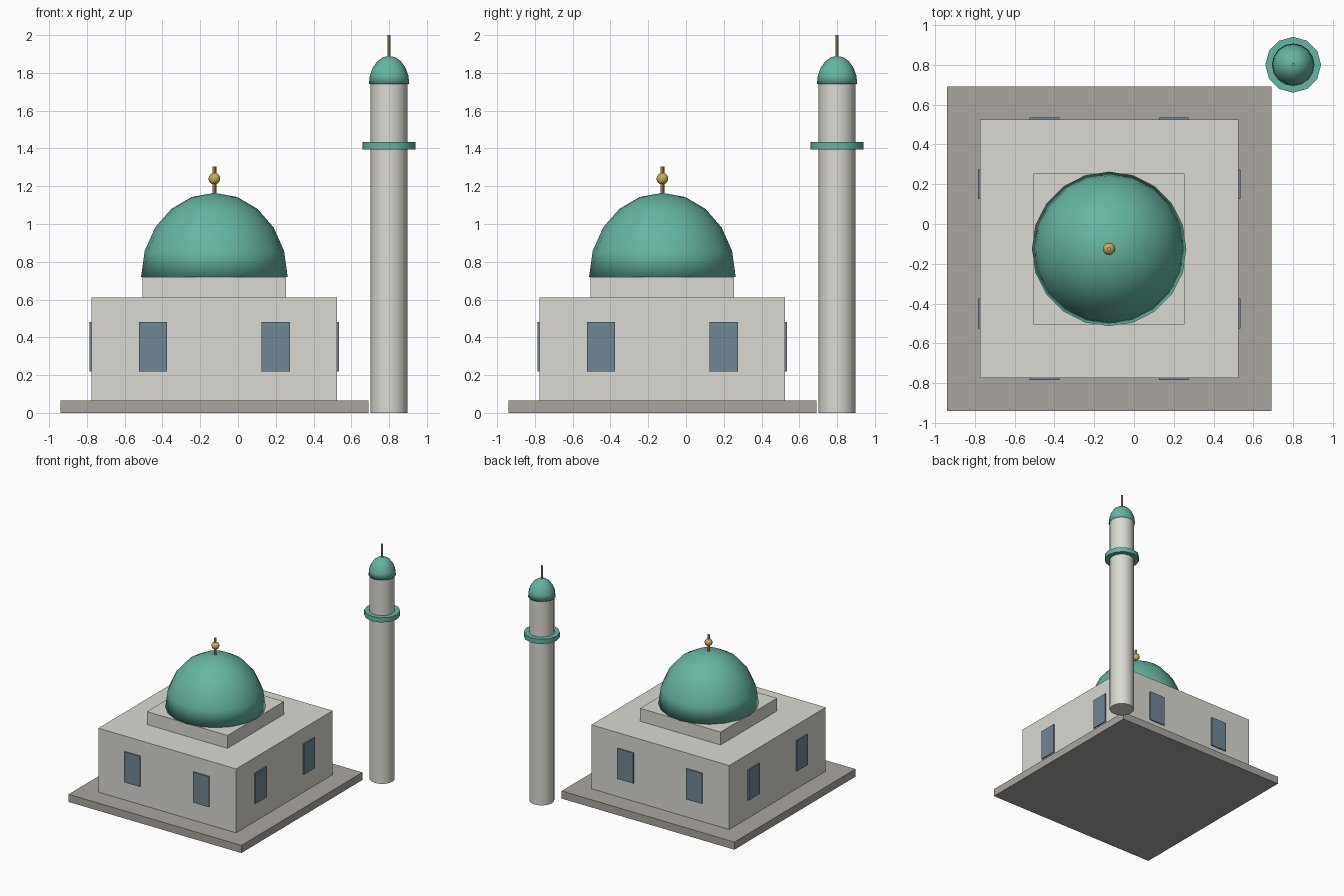
import bpy, bmesh, math
from mathutils import Matrix

if "Cube" in bpy.data.objects:
    bpy.data.objects.remove(bpy.data.objects["Cube"])

C = -0.125   # hall centre in x and y
M = 0.80     # tower centre in x and y


def material(name, rgb):
    m = bpy.data.materials.new(name)
    m.diffuse_color = (*rgb, 1)
    m.use_nodes = True
    m.node_tree.nodes["Principled BSDF"].inputs["Base Color"].default_value = m.diffuse_color
    return m


WALL = material("wall", (0.70, 0.69, 0.64))
STONE = material("stone", (0.40, 0.38, 0.35))
GREEN = material("green", (0.13, 0.46, 0.36))
GLASS = material("glass", (0.16, 0.24, 0.30))
GOLD = material("gold", (0.58, 0.42, 0.12))


def finish(name, bm, mat, smooth=None):
    bmesh.ops.recalc_face_normals(bm, faces=bm.faces)
    me = bpy.data.meshes.new(name)
    bm.to_mesh(me)
    bm.free()
    me.materials.append(mat)
    ob = bpy.data.objects.new(name, me)
    bpy.context.collection.objects.link(ob)
    if smooth:
        bpy.ops.object.select_all(action='DESELECT')
        ob.select_set(True)
        bpy.context.view_layer.objects.active = ob
        bpy.ops.object.shade_smooth_by_angle(angle=math.radians(smooth))
    return ob


def add_box(bm, centre, size):
    bmesh.ops.create_cube(bm, size=1, matrix=Matrix.Translation(centre) @ Matrix.Diagonal((*size, 1)))


def slab(name, width, z0, z1, mat):
    bm = bmesh.new()
    add_box(bm, (C, C, (z0 + z1) / 2), (width, width, z1 - z0))
    return finish(name, bm, mat)


def cylinder(name, c, r, z0, z1, sides, mat):
    bm = bmesh.new()
    bmesh.ops.create_cone(bm, cap_ends=True, segments=sides, radius1=r, radius2=r, depth=z1 - z0,
                          matrix=Matrix.Translation((c, c, (z0 + z1) / 2)))
    return finish(name, bm, mat, 40)


def dome(name, c, r, z0, z1, sides, rings, mat):
    # upper half of a stretched sphere, closed underneath
    bm = bmesh.new()
    bmesh.ops.create_uvsphere(bm, u_segments=sides, v_segments=rings, radius=1)
    bmesh.ops.bisect_plane(bm, geom=bm.verts[:] + bm.edges[:] + bm.faces[:], dist=1e-4,
                           plane_co=(0, 0, 0), plane_no=(0, 0, 1), clear_inner=True)
    bmesh.ops.holes_fill(bm, edges=[e for e in bm.edges if e.is_boundary], sides=0)
    bm.transform(Matrix.Translation((c, c, z0)) @ Matrix.Diagonal((r, r, z1 - z0, 1)))
    return finish(name, bm, mat, 100)


# Hall: plinth, body and stepped dome base
slab("plinth", 1.63, 0, 0.065, STONE)
slab("hall_walls", 1.30, 0.065, 0.61, WALL)
slab("dome_base", 0.76, 0.61, 0.72, WALL)

# Two windows on each of the four walls
for side, label in enumerate(("front", "right", "back", "left")):
    bm = bmesh.new()
    for s in (-1, 1):
        add_box(bm, (s * 0.325, -0.65, 0.35), (0.15, 0.02, 0.26))
    bm.transform(Matrix.Translation((C, C, 0)) @ Matrix.Rotation(side * math.pi / 2, 4, 'Z'))
    finish(label + "_windows", bm, GLASS)

# Main dome with finial
dome("main_dome", C, 0.388, 0.72, 1.165, 20, 10, GREEN)
cylinder("finial_rod", C, 0.01, 1.14, 1.305, 8, GOLD)
bm = bmesh.new()
bmesh.ops.create_uvsphere(bm, u_segments=12, v_segments=8, radius=0.031,
                          matrix=Matrix.Translation((C, C, 1.24)))
finish("finial_ball", bm, GOLD, 60)

# Tower: shaft, balcony ring, cap and spire
cylinder("tower_shaft", M, 0.098, 0, 1.74, 16, WALL)
cylinder("tower_balcony", M, 0.14, 1.395, 1.435, 12, GREEN)
dome("tower_dome", M, 0.107, 1.74, 1.89, 16, 10, GREEN)
cylinder("tower_spire", M, 0.008, 1.87, 2.0, 8, GOLD)
